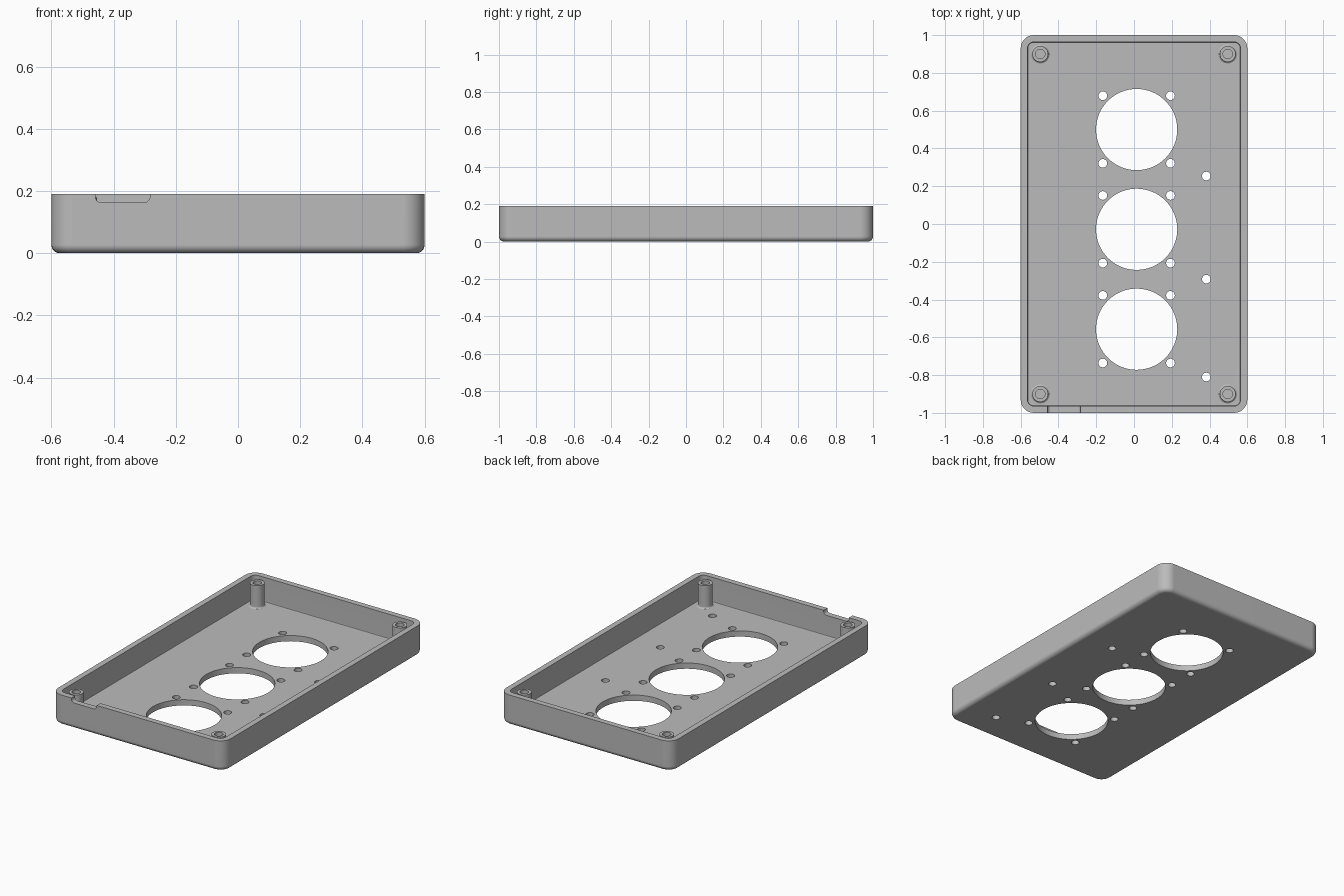
import bpy
import bmesh
from math import sin, cos, pi, radians

cube = bpy.data.objects.get("Cube")
if cube:
    bpy.data.objects.remove(cube, do_unlink=True)

HALF_X, HALF_Y, HEIGHT = 0.6, 1.0, 0.19
CORNER, WALL, FLOOR, FILLET = 0.07, 0.036, 0.036, 0.027

grey = bpy.data.materials.new("plain grey")
grey.use_nodes = True
grey.diffuse_color = (0.5, 0.5, 0.5, 1)
grey.node_tree.nodes["Principled BSDF"].inputs["Base Color"].default_value = grey.diffuse_color


def make_object(name, bm):
    bmesh.ops.recalc_face_normals(bm, faces=bm.faces)
    mesh = bpy.data.meshes.new(name)
    bm.to_mesh(mesh)
    bm.free()
    mesh.materials.append(grey)
    obj = bpy.data.objects.new(name, mesh)
    bpy.context.collection.objects.link(obj)
    return obj


def select(obj):
    bpy.ops.object.select_all(action="DESELECT")
    obj.select_set(True)
    bpy.context.view_layer.objects.active = obj


def smooth(obj):
    select(obj)
    bpy.ops.object.shade_smooth_by_angle(angle=radians(30))
    obj.modifiers.new("even shading", "WEIGHTED_NORMAL").keep_sharp = True


def loft(bm, rings):
    """Skin a stack of equal point rings and cap both ends."""
    loops = [[bm.verts.new(p) for p in ring] for ring in rings]
    n = len(loops[0])
    for a, b in zip(loops, loops[1:]):
        for i in range(n):
            j = (i + 1) % n
            bm.faces.new((a[i], a[j], b[j], b[i]))
    bm.faces.new(loops[0])
    bm.faces.new(loops[-1])


def rounded_rectangle(inset, z, steps=8):
    r = max(CORNER - inset, 0.012)
    cx, cy = HALF_X - inset - r, HALF_Y - inset - r
    points = []
    for q, (sx, sy) in enumerate(((1, 1), (-1, 1), (-1, -1), (1, -1))):
        for i in range(steps + 1):
            a = (q + i / steps) * pi / 2
            points.append((sx * cx + r * cos(a), sy * cy + r * sin(a), z))
    return points


def circle(x, y, r, z, n):
    return [(x + r * cos(2 * pi * i / n), y + r * sin(2 * pi * i / n), z) for i in range(n)]


# Open tray: rounded underside, outer wall, rim, inner wall and floor
profile = []
for i in range(7):
    a = i / 6 * pi / 2
    profile.append((FILLET * (1 - sin(a)), FILLET * (1 - cos(a))))
profile += [(0, HEIGHT), (WALL, HEIGHT), (WALL, FLOOR + 0.006),
            (WALL + 0.002, FLOOR + 0.002), (WALL + 0.006, FLOOR)]
bm = bmesh.new()
loft(bm, [rounded_rectangle(inset, z) for inset, z in profile])
tray = make_object("tray", bm)

# Cutter for the round openings, screw holes and cable notch
bm = bmesh.new()


def drill(x, y, r, n):
    loft(bm, [circle(x, y, r, -0.1, n), circle(x, y, r, 0.1, n)])


MID_X = 0.014
for y in (0.5, -0.028, -0.557):
    drill(MID_X, y, 0.215, 64)
    for sx in (-1, 1):
        for sy in (-1, 1):
            drill(MID_X + sx * 0.179, y + sy * 0.179, 0.023, 24)
for y in (0.254, -0.292, -0.81):
    drill(0.383, y, 0.023, 24)

left, right, low, r = -0.459, -0.283, 0.163, 0.02
outline = [(left, 0.25)]
for cx, start in ((left + r, pi), (right - r, 1.5 * pi)):
    for i in range(7):
        a = start + i / 6 * pi / 2
        outline.append((cx + r * cos(a), low + r + r * sin(a)))
outline.append((right, 0.25))
loft(bm, [[(x, y, z) for x, z in outline] for y in (-1.1, -0.95)])
cutter = make_object("hole_cutter", bm)
cutter.hide_render = True

cut = tray.modifiers.new("openings", "BOOLEAN")
cut.operation = "DIFFERENCE"
cut.solver = "EXACT"
cut.object = cutter
select(tray)
bpy.ops.object.modifier_apply(modifier=cut.name)
bpy.data.objects.remove(cutter, do_unlink=True)
smooth(tray)

# Hollow screw posts with a flared foot in each corner
TOP = 0.18
post_profile = [(0.05, FLOOR - 0.01), (0.05, FLOOR), (0.046, FLOOR + 0.002),
                (0.043, FLOOR + 0.006), (0.042, FLOOR + 0.011), (0.042, TOP),
                (0.025, TOP), (0.025, FLOOR + 0.002)]
for side, sx in (("left", 1), ("right", -1)):
    for end, sy in (("front", -1), ("back", 1)):
        bm = bmesh.new()
        loft(bm, [circle(sx * 0.496, sy * 0.9, rad, z, 32) for rad, z in post_profile])
        smooth(make_object(f"screw_post_{end}_{side}", bm))
